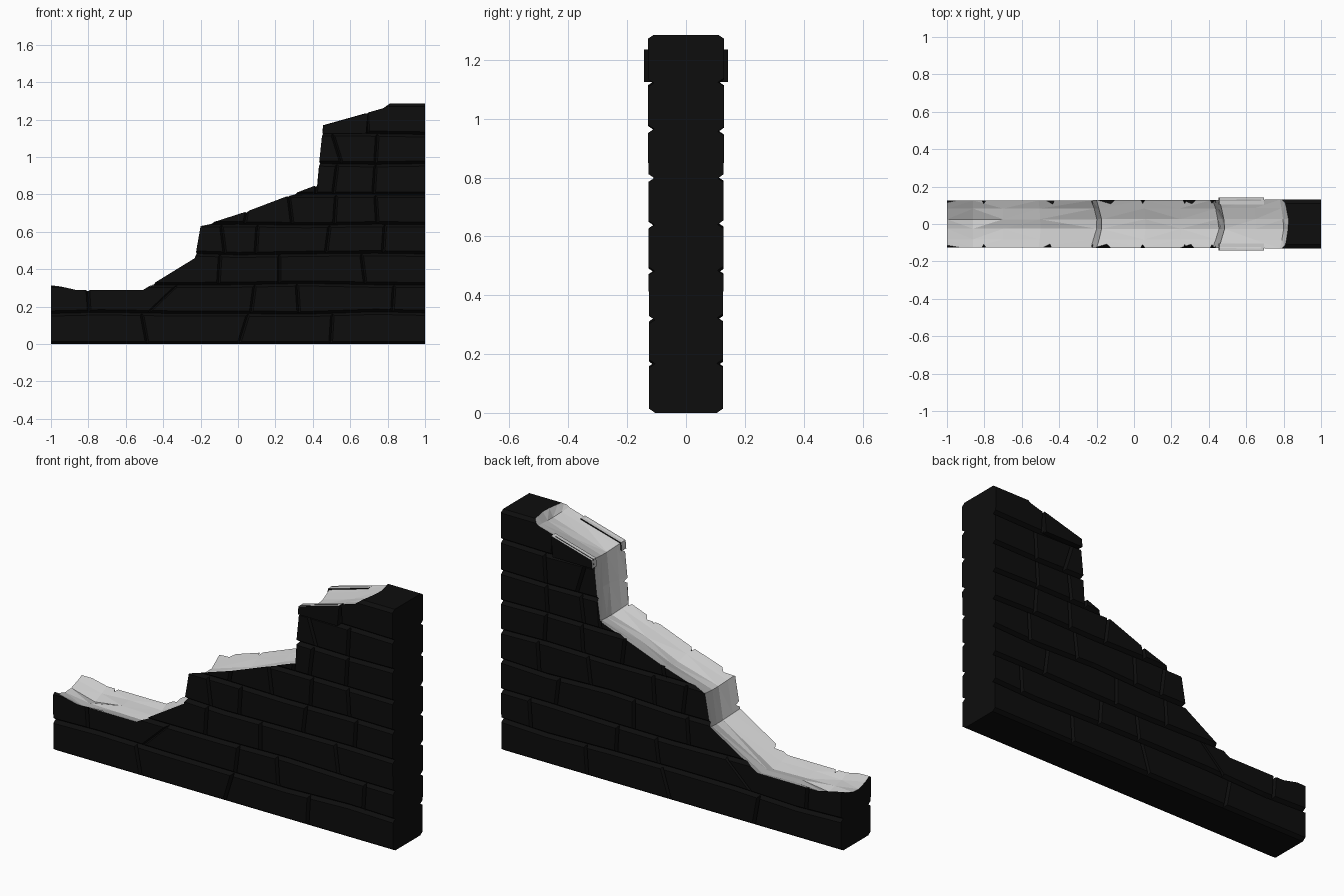
import bpy, bmesh, random
from mathutils import Vector

if "Cube" in bpy.data.objects:
    bpy.data.objects.remove(bpy.data.objects["Cube"])

random.seed(4)


def material(name, rgb):
    m = bpy.data.materials.new(name)
    m.diffuse_color = (*rgb, 1)
    m.use_nodes = True
    m.node_tree.nodes["Principled BSDF"].inputs["Base Color"].default_value = m.diffuse_color
    return m


DARK = material("dark_brick", (0.004, 0.004, 0.004))
LIGHT = material("broken_stone", (0.8, 0.8, 0.8))


def make(name, bm):
    bmesh.ops.recalc_face_normals(bm, faces=bm.faces)
    me = bpy.data.meshes.new(name)
    bm.to_mesh(me)
    bm.free()
    me.materials.append(DARK)
    me.materials.append(LIGHT)
    ob = bpy.data.objects.new(name, me)
    bpy.context.collection.objects.link(ob)
    return ob


def half_depth(z):
    return 0.125 + 0.005 * z / 1.285


# Broken outline: x, z, then how far the middle of the break is hollowed out
OUTLINE = [(-1, .32, 0, -.045), (-.86, .288, 0, -.04), (-.7, .288, 0, -.03),
           (-.51, .288, .01, -.035), (-.23, .46, .03, -.03), (-.20, .63, .03, -.03),
           (.05, .71, .01, -.035), (.24, .782, .01, -.03), (.42, .85, .03, -.03),
           (.435, .98, .03, 0), (.455, 1.17, .03, -.03), (.64, 1.222, .01, -.03),
           (.78, 1.262, .02, -.02), (.805, 1.285, .02, 0), (1, 1.285, 0, 0)]

# Wall body with a hollowed, faceted broken top
bm = bmesh.new()
rows = []
for f, hollow in ((-1, 0), (-.65, .5), (-.2, 1), (.2, 1), (.65, .5), (1, 0)):
    row = []
    for x, z, dx, dz in OUTLINE:
        h = hollow * random.uniform(.75, 1.2)
        row.append(bm.verts.new((x + dx * h, f * half_depth(z), z + dz * h)))
    rows.append(row)
base = {(sx, sy): bm.verts.new((sx, sy * .125, 0)) for sx in (-1, 1) for sy in (-1, 1)}
last = len(OUTLINE) - 2
top = []
for a, b in zip(rows, rows[1:]):
    for i in range(last + 1):
        f = bm.faces.new((a[i], a[i + 1], b[i + 1], b[i]))
        f.material_index = 0 if i == last else 1
        top.append(f)
for row, sy in ((rows[0], -1), (rows[-1], 1)):
    bm.faces.new(row + [base[1, sy], base[-1, sy]])
for i, sx in ((0, -1), (-1, 1)):
    bm.faces.new([r[i] for r in rows] + [base[sx, 1], base[sx, -1]])
bm.faces.new([base[k] for k in ((-1, -1), (1, -1), (1, 1), (-1, 1))])
bmesh.ops.triangulate(bm, faces=top)
wall = make("broken_brick_wall", bm)


def groove(bm, pts, side, across, depth, width):
    """Sweep a diamond section along a path of (x, z) points on one face."""
    rings = []
    for x, z in pts:
        c = Vector((x, side * half_depth(z), z))
        d, w = Vector((0, depth, 0)), Vector(across) * width
        rings.append([bm.verts.new(c + o) for o in (d, w, -d, -w)])
    for a, b in zip(rings, rings[1:]):
        for i in range(4):
            j = (i + 1) % 4
            bm.faces.new((a[i], a[j], b[j], b[i]))
    bm.faces.new(rings[0])
    bm.faces.new(rings[-1])


# Mortar grooves: course heights, and joints per course as (x, lean)
COURSES = [0, .166, .322, .482, .642, .802, .96, 1.125, 1.285]
JOINTS = [[(-.5, -.03), (.03, .05), (.5, .01)],
          [(-.8, -.01), (-.4, .16), (.08, .02), (.32, -.01), (.83, .01)],
          [(-.1, .01), (.22, 0), (.67, -.02)],
          [(-.08, -.02), (.1, .01), (.48, .02), (.78, .01)],
          [(.05, .03), (.28, -.02), (.52, .01), (.74, -.01)],
          [(.42, .01), (.52, .02), (.73, .01)],
          [(.53, -.05), (.74, .01)],
          [(.69, -.01)]]
cut = bmesh.new()
for side in (-1, 1):
    for n, z in enumerate(COURSES):
        wave = 0 if n in (0, 8) else .007
        pts = [(-1.1 + 2.2 * k / 6, z + random.uniform(-wave, wave)) for k in range(7)]
        groove(cut, pts, side, (0, 0, 1), .02, .014)
    for n, joints in enumerate(JOINTS):
        for x, lean in joints:
            groove(cut, [(x - lean / 2, COURSES[n] + .002), (x + lean / 2, COURSES[n + 1] - .002)],
                   side, (1, 0, 0), .018, .01)
cutter = make("groove_cutter", cut)
cutter.hide_render = True

mod = wall.modifiers.new("mortar_grooves", "BOOLEAN")
mod.operation = "DIFFERENCE"
mod.solver = "EXACT"
mod.use_self = True
mod.object = cutter
bpy.context.view_layer.objects.active = wall
bpy.ops.object.modifier_apply(modifier=mod.name)
bpy.data.objects.remove(cutter)

# Proud bricks on both faces of the top course
for side, name in ((-1, "front_proud_brick"), (1, "back_proud_brick")):
    bm = bmesh.new()
    shape = [(.452, 1.125), (.685, 1.125), (.695, 1.235), (.456, 1.168)]
    inner = [bm.verts.new((x, side * .105, z)) for x, z in shape]
    outer = [bm.verts.new((x, side * .143, z)) for x, z in shape]
    bm.faces.new(inner)
    bm.faces.new(outer)
    for i in range(4):
        j = (i + 1) % 4
        f = bm.faces.new((inner[i], inner[j], outer[j], outer[i]))
        f.material_index = 1 if i >= 2 else 0
    make(name, bm)
